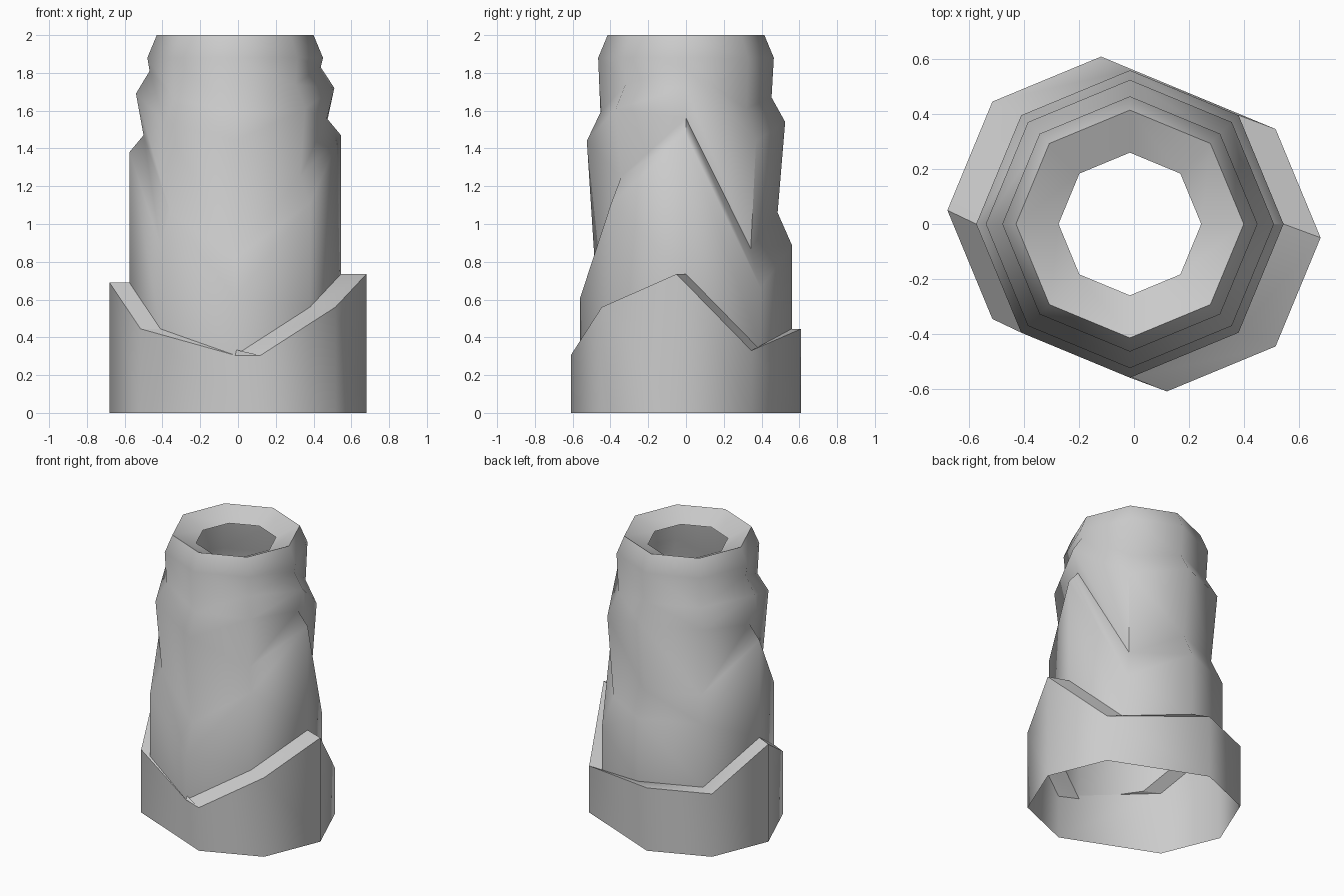
import bpy, bmesh, math

if "Cube" in bpy.data.objects:
    bpy.data.objects.remove(bpy.data.objects["Cube"])

CX = -0.015
SHIFT = (0.135, -0.05)   # right half of the base slides this way
SHIFT_L = (-0.105, 0.05)  # left half slides the other way


def ring(bm, radius, heights, split=False):
    """Octagon ring; heights run counter-clockwise E, NE, N, NW, W, SW, S, SE."""
    if not isinstance(heights, (list, tuple)):
        heights = [heights] * 8
    verts = []
    for k, z in enumerate(heights):
        a = k * math.pi / 4
        x, y = CX + radius * math.cos(a), radius * math.sin(a)
        if split:
            dx, dy = SHIFT_L if k in (2, 3, 4, 5) else SHIFT
            x, y = x + dx, y + dy
        verts.append(bm.verts.new((x, y, z)))
    return verts


base_top = [0.735, 0.33, 0.445, 0.445, 0.69, 0.445, 0.305, 0.56]

bm = bmesh.new()
rings = [
    # collar with inward-sloping mouth
    ring(bm, 0.26, 1.93),
    ring(bm, 0.415, 2.0),
    ring(bm, 0.465, 1.88),
    # upper fold: inner and outer edge
    ring(bm, 0.453, [1.83, 1.61, 1.67, 1.665, 1.81, 1.665, 1.59, 1.74]),
    ring(bm, 0.525, [1.72, 1.44, 1.54, 1.54, 1.69, 1.54, 1.44, 1.61]),
    # middle fold: inner and outer edge
    ring(bm, 0.485, [1.56, 0.87, 1.06, 1.06, 1.47, 1.06, 0.82, 1.25]),
    ring(bm, 0.56, [1.47, 0.66, 0.89, 0.89, 1.38, 0.89, 0.61, 1.11]),
    # base ledge, pulled apart in two halves, then down to the ground
    ring(bm, 0.56, base_top),
    ring(bm, 0.56, base_top, split=True),
    ring(bm, 0.56, 0.0, split=True),
]
for upper, lower in zip(rings, rings[1:]):
    for k in range(8):
        n = (k + 1) % 8
        bm.faces.new((upper[k], lower[k], lower[n], upper[n]))

mesh = bpy.data.meshes.new("folded_sleeve")
bm.to_mesh(mesh)
bm.free()
sleeve = bpy.data.objects.new("folded_sleeve", mesh)
bpy.context.collection.objects.link(sleeve)

# smooth around the columns, crisp at the steep folds
bpy.context.view_layer.objects.active = sleeve
sleeve.select_set(True)
bpy.ops.object.shade_smooth_by_angle(angle=math.radians(48))
